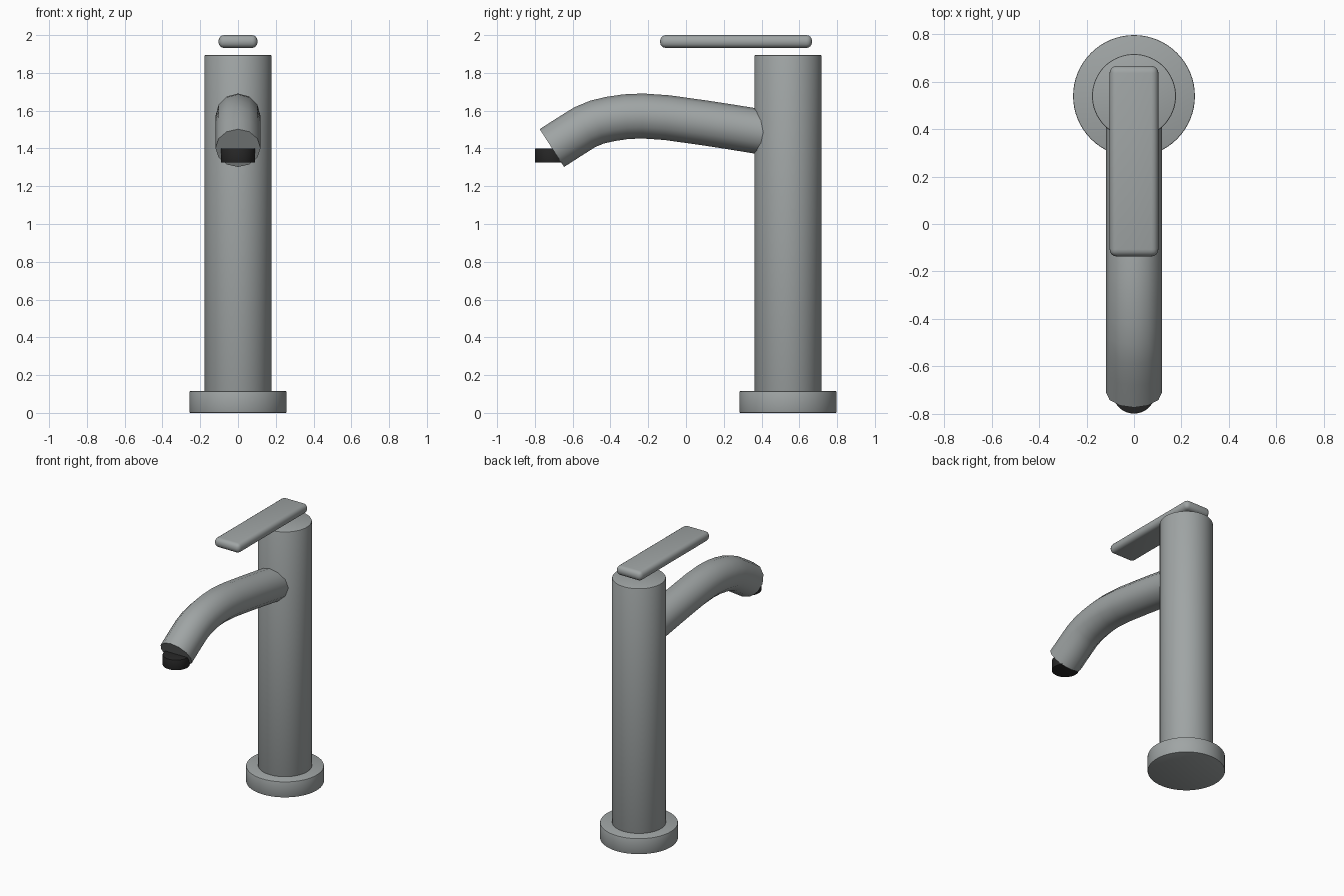
import bpy, bmesh, math
from mathutils import Vector

if "Cube" in bpy.data.objects:
    bpy.data.objects.remove(bpy.data.objects["Cube"])


def material(name, rgb):
    m = bpy.data.materials.new(name)
    m.diffuse_color = (*rgb, 1)
    m.use_nodes = True
    m.node_tree.nodes["Principled BSDF"].inputs["Base Color"].default_value = m.diffuse_color
    return m


STEEL = material("brushed_steel", (0.35, 0.375, 0.375))
BLACK = material("black_plastic", (0.02, 0.02, 0.02))
AXIS_Y = 0.54  # centre of the column


def finish(ob, name, mat, bevel=0, segments=2):
    ob.name = name
    ob.data.materials.append(mat)
    if bevel:
        mod = ob.modifiers.new("rounding", 'BEVEL')
        mod.width, mod.segments = bevel, segments
        mod.limit_method = 'ANGLE'
        bpy.ops.object.modifier_apply(modifier=mod.name)
    bpy.ops.object.shade_smooth_by_angle(angle=math.radians(35))


def cylinder(name, radius, z0, z1, y, mat, bevel, sides=64):
    bpy.ops.mesh.primitive_cylinder_add(vertices=sides, radius=radius, depth=z1 - z0,
                                        location=(0, y, (z0 + z1) / 2))
    finish(bpy.context.object, name, mat, bevel)


# Base flange, column and outlet nozzle
cylinder("base_flange", 0.257, 0, 0.115, AXIS_Y, STEEL, 0.005)
cylinder("column", 0.177, 0.10, 1.895, AXIS_Y, STEEL, 0.006)
cylinder("outlet_nozzle", 0.09, 1.325, 1.40, -0.71, BLACK, 0.003, 32)

# Flat lever with rounded edges
bpy.ops.mesh.primitive_cube_add(size=1, location=(0, 0.265, 1.966))
lever = bpy.context.object
lever.scale = (0.206, 0.804, 0.068)
bpy.ops.object.transform_apply(location=False, rotation=False, scale=True)
finish(lever, "lever", STEEL, 0.03, 4)

# Curved spout: rings swept along a centre line, capped at both ends
path = [(0.54, 1.465), (0.36, 1.494), (0.23, 1.515), (0.10, 1.535), (-0.10, 1.563),
        (-0.23, 1.572), (-0.32, 1.568), (-0.40, 1.556), (-0.47, 1.540),
        (-0.535, 1.513), (-0.62, 1.460), (-0.71, 1.402)]
points = [Vector((0, y, z)) for y, z in path]
SIDES, RADIUS = 12, 0.119
bm = bmesh.new()
rings = []
for i, p in enumerate(points):
    tangent = (points[min(i + 1, len(points) - 1)] - points[max(i - 1, 0)]).normalized()
    side = Vector((1, 0, 0))
    up = side.cross(tangent)
    rings.append([bm.verts.new(p + RADIUS * (math.cos(a) * side + math.sin(a) * up))
                  for a in (2 * math.pi * k / SIDES for k in range(SIDES))])
for a, b in zip(rings, rings[1:]):
    for k in range(SIDES):
        n = (k + 1) % SIDES
        bm.faces.new((a[k], a[n], b[n], b[k]))
bm.faces.new(rings[0])
bm.faces.new(rings[-1])
bmesh.ops.recalc_face_normals(bm, faces=bm.faces)
mesh = bpy.data.meshes.new("spout")
bm.to_mesh(mesh)
bm.free()
spout = bpy.data.objects.new("spout", mesh)
bpy.context.collection.objects.link(spout)
bpy.ops.object.select_all(action='DESELECT')
spout.select_set(True)
bpy.context.view_layer.objects.active = spout
finish(spout, "spout", STEEL)
